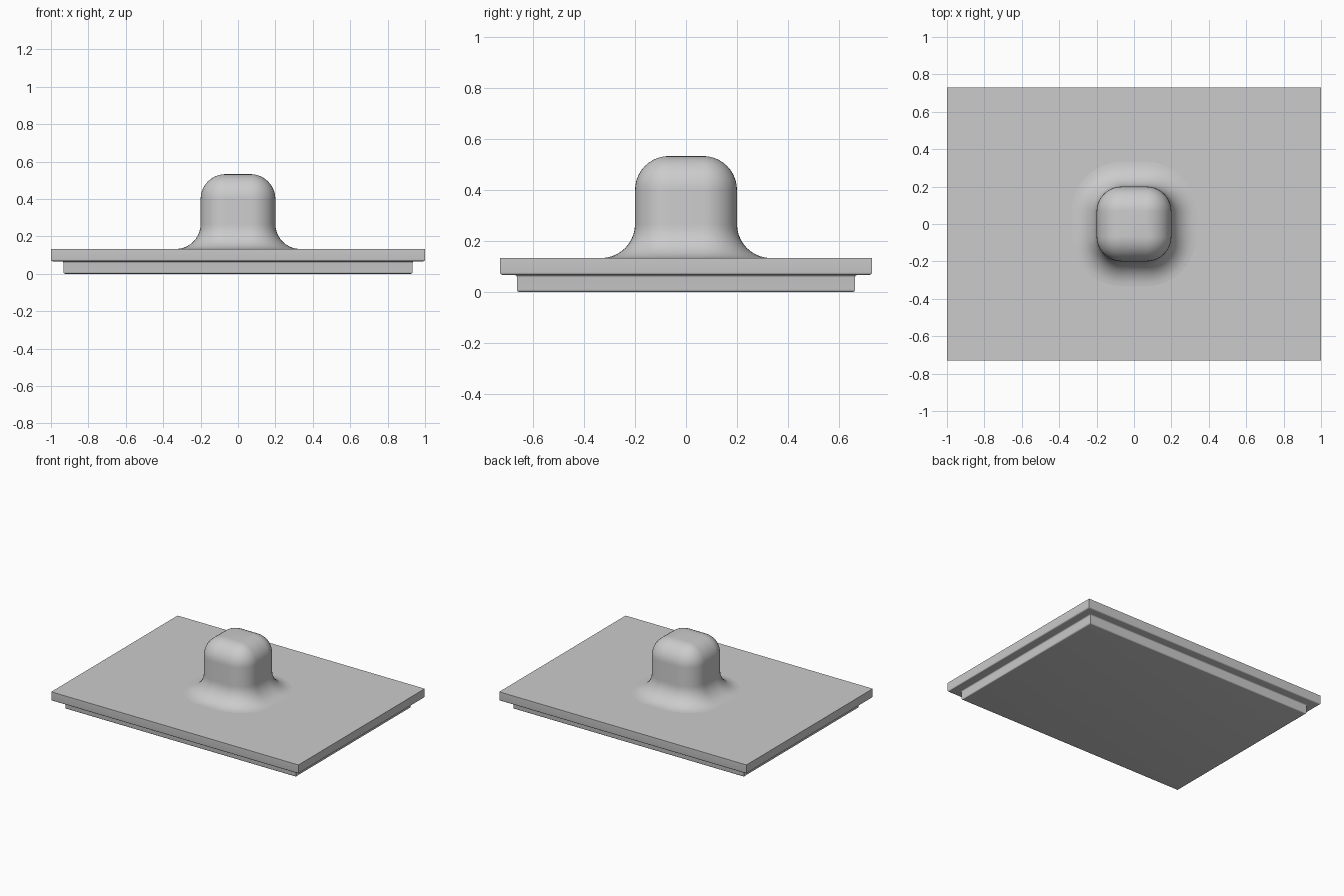
import bpy, bmesh, math

if "Cube" in bpy.data.objects:
    bpy.data.objects.remove(bpy.data.objects["Cube"], do_unlink=True)

# One plain grey for everything
grey = bpy.data.materials.new("plain_grey")
grey.use_nodes = True
colour = (0.6, 0.6, 0.6, 1)
grey.diffuse_color = colour
grey.node_tree.nodes["Principled BSDF"].inputs["Base Color"].default_value = colour

STEPS = 10


def arc(cx, cz, r, start, end, steps=STEPS):
    """Points of a circular arc, angles in degrees."""
    angles = [math.radians(start + (end - start) * i / steps) for i in range(steps + 1)]
    return [(cx + r * math.cos(a), cz + r * math.sin(a)) for a in angles]


def rectangle(hx, hy, out, z):
    x, y = hx + out, hy + out
    return [(-x, -y, z), (x, -y, z), (x, y, z), (-x, y, z)]


def rounded_square(core, radius, z):
    points = []
    for quarter, (sx, sy) in enumerate([(1, 1), (-1, 1), (-1, -1), (1, -1)]):
        corner = arc(sx * core, sy * core, radius, 90 * quarter, 90 * quarter + 90)
        points += [(x, y, z) for x, y in corner]
    return points


def loft(name, rings, cap_bottom):
    """Skin a stack of rings and close its ends."""
    bm = bmesh.new()
    loops = [[bm.verts.new(p) for p in ring] for ring in rings]
    count = len(loops[0])
    for low, high in zip(loops, loops[1:]):
        for i in range(count):
            j = (i + 1) % count
            bm.faces.new((low[i], low[j], high[j], high[i]))
    bm.faces.new(loops[-1])
    if cap_bottom:
        bm.faces.new(loops[0][::-1])
    mesh = bpy.data.meshes.new(name)
    bm.to_mesh(mesh)
    bm.free()
    mesh.materials.append(grey)
    obj = bpy.data.objects.new(name, mesh)
    bpy.context.collection.objects.link(obj)
    bpy.ops.object.select_all(action="DESELECT")
    obj.select_set(True)
    bpy.context.view_layer.objects.active = obj
    bpy.ops.object.shade_smooth_by_angle(angle=math.radians(35))
    return obj


HALF_X, HALF_Y = 1.0, 0.73
PLATE_TOP, LIP, INSET = 0.133, 0.067, 0.067
EDGE = 0.01

# Stepped lid: inset lower panel, small cove, overhanging plate with a soft lower edge
lid_profile = (
    arc(-INSET - EDGE, EDGE, EDGE, -90, 0, 4)
    + arc(-INSET + EDGE, LIP - EDGE, EDGE, 180, 90, 4)
    + arc(-EDGE, LIP + EDGE, EDGE, -90, 0, 4)
    + [(0, PLATE_TOP)]
)
loft("lid_plate", [rectangle(HALF_X, HALF_Y, o, z) for o, z in lid_profile], True)

# Knob: flared foot, straight sides, domed shoulders around a small flat top
CORE, ROUND, KNOB_TOP = 0.067, 0.133, 0.533
knob_profile = (
    arc(2 * ROUND, PLATE_TOP + ROUND, ROUND, 270, 180)
    + arc(0, KNOB_TOP - ROUND, ROUND, 0, 89)
)
loft("knob", [rounded_square(CORE, r, z) for r, z in knob_profile], False)
